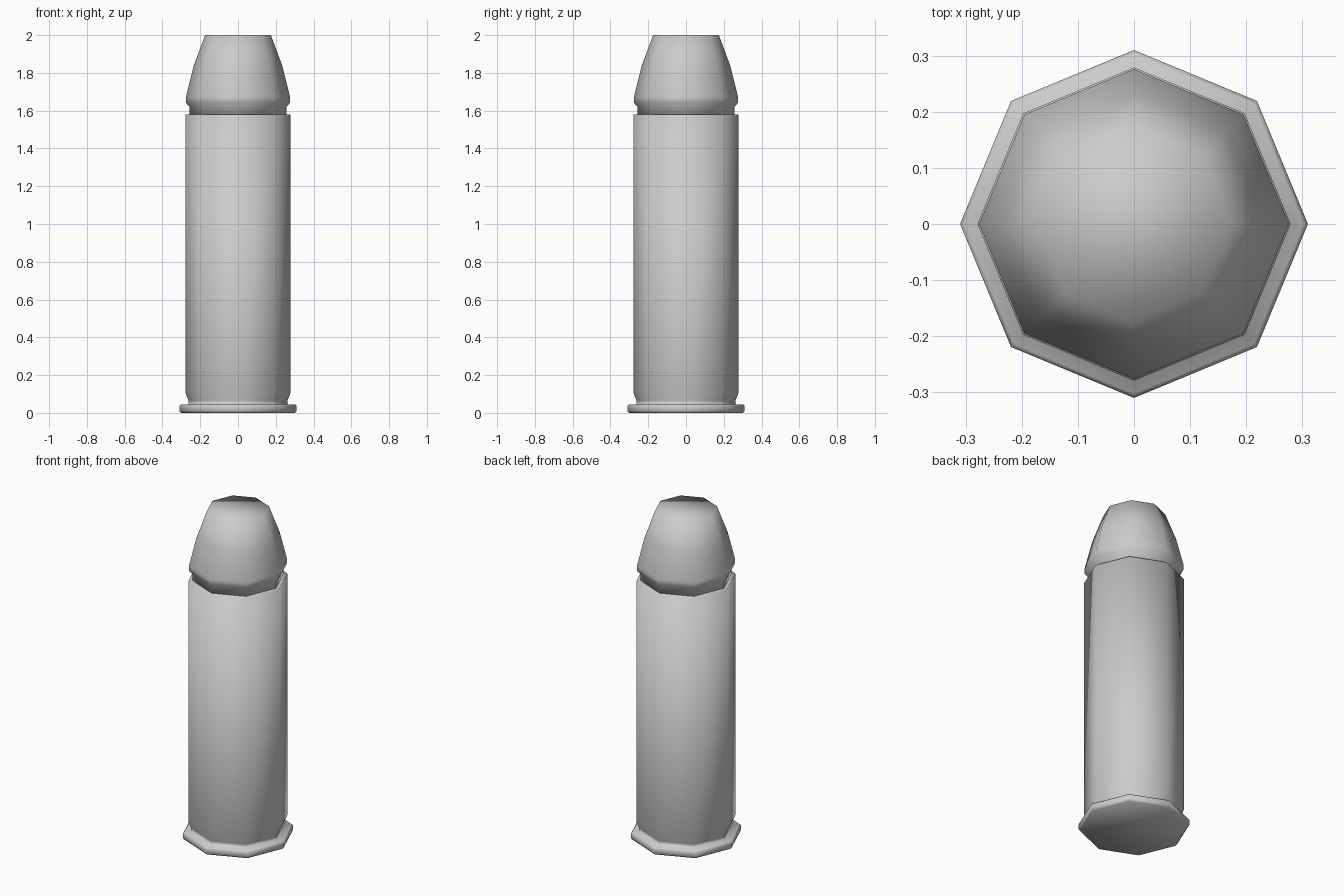
import bpy
import bmesh
from math import cos, sin, pi

if "Cube" in bpy.data.objects:
    bpy.data.objects.remove(bpy.data.objects["Cube"])

SIDES = 8


def lathe(name, profile):
    """Revolve (radius, z) points, capping the first and last rings."""
    bm = bmesh.new()
    rings = [[bm.verts.new((r * cos(2 * pi * i / SIDES), r * sin(2 * pi * i / SIDES), z))
              for i in range(SIDES)] for r, z in profile]
    for lower, upper in zip(rings, rings[1:]):
        for i in range(SIDES):
            j = (i + 1) % SIDES
            bm.faces.new((lower[i], lower[j], upper[j], upper[i]))
    bm.faces.new(rings[0][::-1])
    bm.faces.new(rings[-1])
    for f in bm.faces:
        f.smooth = True
    mesh = bpy.data.meshes.new(name)
    bm.to_mesh(mesh)
    bm.free()
    obj = bpy.data.objects.new(name, mesh)
    bpy.context.collection.objects.link(obj)
    return obj


# Casing: flanged base, extraction groove, straight wall and rolled lip
lathe("casing", [(0.302, 0.0), (0.31, 0.01), (0.31, 0.036), (0.302, 0.045),
                 (0.262, 0.045), (0.262, 0.065), (0.279, 0.108),
                 (0.279, 1.58), (0.25, 1.58)])

# Tip: seated neck, shoulder band and tapered flat nose
lathe("tip", [(0.256, 1.57), (0.256, 1.62), (0.276, 1.642),
              (0.276, 1.672), (0.234, 1.84), (0.174, 2.0)])
